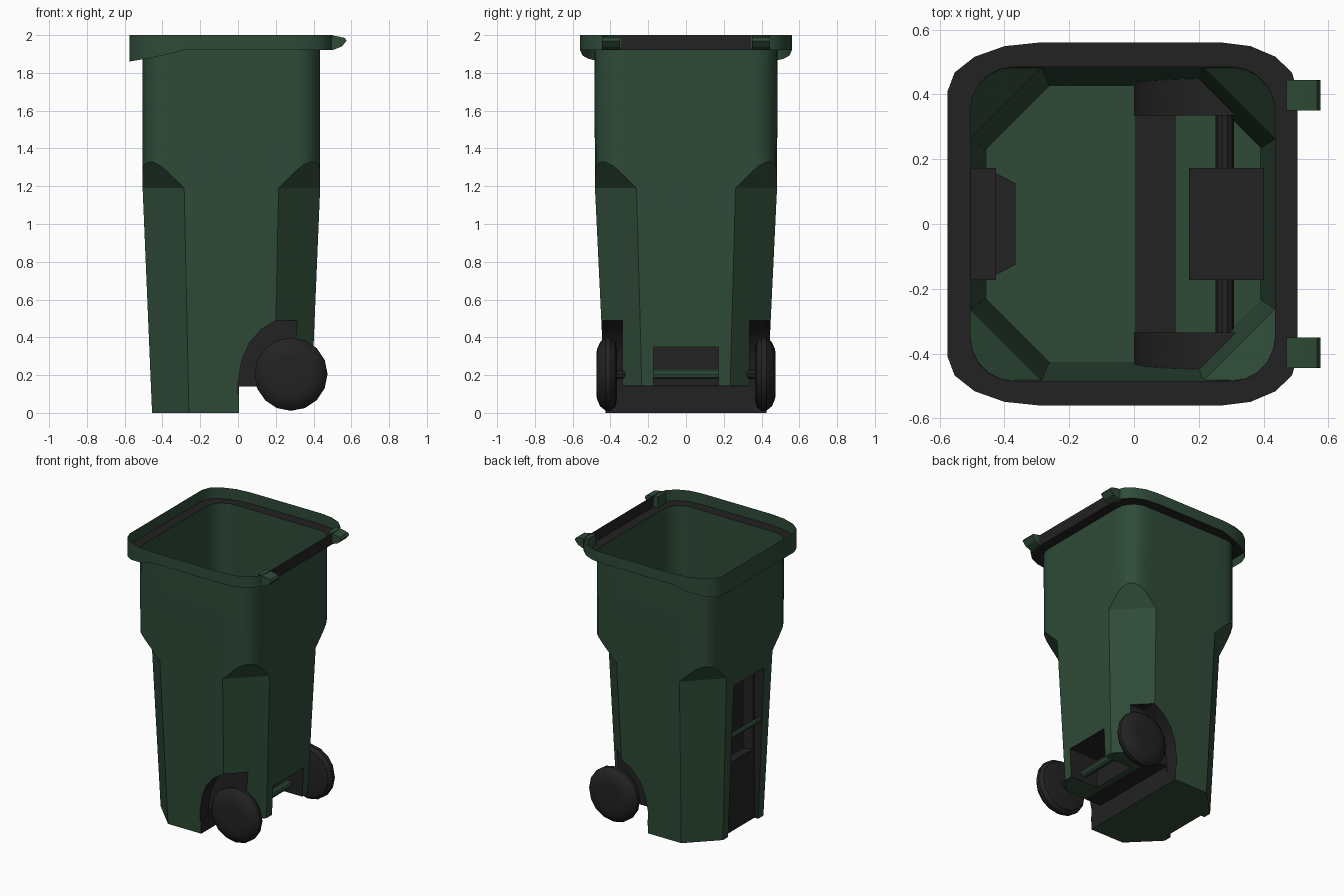
import bpy, bmesh, math
from mathutils import Matrix

if "Cube" in bpy.data.objects:
    bpy.data.objects.remove(bpy.data.objects["Cube"])


def material(name, rgb):
    m = bpy.data.materials.new(name)
    m.diffuse_color = (*rgb, 1)
    m.use_nodes = True
    m.node_tree.nodes["Principled BSDF"].inputs["Base Color"].default_value = m.diffuse_color
    return m


GREEN = material("bin green", (0.028, 0.070, 0.040))
DARK = material("dark plastic", (0.016, 0.016, 0.016))


def make(name, verts, faces, mat=0, smooth=None, merge=False, fix=True):
    """Mesh object with both colour slots; mat is an index or a rule on the face centre."""
    me = bpy.data.meshes.new(name)
    me.from_pydata(verts, [], faces)
    me.materials.append(GREEN)
    me.materials.append(DARK)
    bm = bmesh.new()
    bm.from_mesh(me)
    if merge:
        bmesh.ops.remove_doubles(bm, verts=bm.verts, dist=1e-5)
    if fix:
        bmesh.ops.recalc_face_normals(bm, faces=bm.faces)
    for f in bm.faces:
        f.material_index = mat(f.calc_center_median()) if callable(mat) else mat
    bm.to_mesh(me)
    bm.free()
    ob = bpy.data.objects.new(name, me)
    bpy.context.collection.objects.link(ob)
    if smooth:
        smooth_by_angle(ob, smooth)
    return ob


def smooth_by_angle(ob, deg):
    bpy.ops.object.select_all(action='DESELECT')
    ob.select_set(True)
    bpy.context.view_layer.objects.active = ob
    bpy.ops.object.shade_smooth_by_angle(angle=math.radians(deg))


def loft(rings, caps=False):
    n = len(rings[0])
    verts = [p for r in rings for p in r]
    faces = [(k*n+i, k*n+(i+1) % n, (k+1)*n+(i+1) % n, (k+1)*n+i)
             for k in range(len(rings)-1) for i in range(n)]
    if caps:
        faces += [tuple(range(n)), tuple(range((len(rings)-1)*n, len(rings)*n))]
    return verts, faces


def prism(name, pts, lo, hi, axis, mat):
    """Extrude a 2D profile: axis 'y' takes (x, z), axis 'z' takes (x, y)."""
    put = (lambda p, t: (p[0], t, p[1])) if axis == 'y' else (lambda p, t: (p[0], p[1], t))
    return make(name, *loft([[put(p, lo) for p in pts], [put(p, hi) for p in pts]], True), mat)


def rect(x0, x1, a0, a1):
    return [(x0, a0), (x1, a0), (x1, a1), (x0, a1)]


def lathe_y(name, profile, x, z, sides, mat, smooth=35):
    rings = [[(x + r*math.cos(2*math.pi*i/sides), y, z + r*math.sin(2*math.pi*i/sides))
              for i in range(sides)] for r, y in profile]
    return make(name, *loft(rings, True), mat, smooth)


# ---- body: rounded tub whose corners turn into flat chamfers below z = 1.19
CORNERS = [(1, 1), (-1, 1), (-1, -1), (1, -1)]
SEG = 5


def body_ring(kind, x0, x1, hy, ch, z, rad=0.135):
    ring = []
    for k, (sx, sy) in enumerate(CORNERS):
        cx, cy = (x1 if sx > 0 else x0), sy*hy
        local = [(0, ch)]          # inward distances from the square corner
        for i in range(SEG+1):
            t = math.pi/2*i/SEG
            local.append((rad*(1-math.cos(t)), rad*(1-math.sin(t))))
        local.append((ch, 0))
        if k % 2:
            local.reverse()
        for u, v in local:
            d = max(ch-u-v, 0)     # how far the point stands out of the chamfer
            zz = z
            if kind == "arch":
                zz = z + 0.14*d/(ch-rad*(2-math.sqrt(2)))
            elif kind == "chamfer":
                u, v = u+d/2, v+d/2
            ring.append((cx-sx*u, cy-sy*v, zz))
    return ring


top_ring = body_ring("round", -0.505, 0.435, 0.485, 0.22, 1.92)
rings = [top_ring,
         body_ring("arch", -0.505, 0.435, 0.482, 0.22, 1.19),
         body_ring("chamfer", -0.505, 0.435, 0.482, 0.22, 1.19),
         body_ring("chamfer", -0.455, 0.385, 0.425, 0.195, 0)]
body = make("bin_body", *loft(rings, True), 0, merge=True)

# ---- cutters: axle step, rear notch, wheel arches, front grip recess
arch = [(0.0, 0.1), (0.0, 0.16), (0.02, 0.28), (0.06, 0.37), (0.12, 0.44), (0.2, 0.49),
        (0.6, 0.49), (0.6, 0.1)]
cutters = [
    prism("step_cutter", rect(0.005, 0.6, -0.1, 0.14), -0.6, 0.6, 'y', 1),
    prism("floor_cutter", rect(0.13, 0.6, -0.1, 0.142), -0.6, 0.6, 'y', 0),
    prism("notch_cutter", rect(0.17, 0.6, 0.1, 0.35), -0.172, 0.172, 'y', 1),
    prism("arch_cutter_left", arch, -0.7, -0.335, 'y', 1),
    prism("arch_cutter_right", arch, 0.335, 0.7, 'y', 1),
    prism("slot_cutter", rect(-0.7, -0.425, -0.172, 0.172), -0.1, 1.1, 'z', 1),
    prism("grip_cutter", [(-0.6, -0.165), (-0.44, -0.165), (-0.365, -0.125),
                          (-0.365, 0.125), (-0.44, 0.165), (-0.6, 0.165)], 0.5, 1.09, 'z', 1),
]
for c in cutters:
    c.hide_render = True
    m = body.modifiers.new("cut", 'BOOLEAN')
    m.operation, m.solver, m.object = 'DIFFERENCE', 'EXACT', c
    bpy.context.view_layer.objects.active = body
    bpy.ops.object.modifier_apply(modifier=m.name)
    bpy.data.objects.remove(c)

# open the top
bm = bmesh.new()
bm.from_mesh(body.data)
lid = [f for f in bm.faces if f.calc_center_median().z > 1.915]
bmesh.ops.delete(bm, geom=lid, context='FACES_ONLY')
bm.to_mesh(body.data)
bm.free()
smooth_by_angle(body, 25)

# ---- rim: upright skirt that dips at the front, and the flat ledge inside it
outline = []
for k, (sx, sy) in enumerate(CORNERS):
    rx, cx = (0.235, 0.505) if sx > 0 else (0.285, -0.575)
    pts = [(cx - sx*rx*(1-math.cos(t)), sy*(0.41+0.15*math.sin(t)))
           for t in [math.pi/2*i/4 for i in range(5)]]
    if sx > 0:
        pts.insert(0, (0.505, sy*0.345))
    outline += pts[::-1] if k % 2 else pts


def dip(x):
    return 1.92 - 0.06*min(1, max(0, (-0.29-x)/0.285))**0.8


skirt = [[(x, y, dip(x)) for x, y in outline], [(x, y, 2.0) for x, y in outline]]
make("rim_skirt", *loft(skirt), lambda c: int(c.x > 0.5 and abs(c.y) < 0.34), 35)

bm = bmesh.new()
for loop in ([(x, y, 1.92) for x, y in outline], top_ring):
    vs = [bm.verts.new(p) for p in loop]
    for i in range(len(vs)):
        bm.edges.new((vs[i-1], vs[i]))
bmesh.ops.triangle_fill(bm, edges=bm.edges[:], use_beauty=True, normal=(0, 0, 1))
me = bpy.data.meshes.new("rim_ledge")
bm.to_mesh(me)
bm.free()
me.materials.append(DARK)
bpy.context.collection.objects.link(bpy.data.objects.new("rim_ledge", me))

# ---- lid hinge lugs, wheels
lug = [(0.47, 2.0), (0.52, 1.995), (0.565, 1.985), (0.575, 1.97), (0.55, 1.94),
       (0.50, 1.92), (0.47, 1.92)]
tyre = [(0.09, 0.475), (0.13, 0.472), (0.17, 0.455), (0.194, 0.425), (0.194, 0.40),
        (0.175, 0.375), (0.13, 0.365)]
for side, s in (("left", -1), ("right", 1)):
    prism("hinge_lug_" + side, lug, s*0.35, s*0.445, 'y', 0)
    lathe_y("wheel_" + side, [(r, s*y) for r, y in tyre], 0.28, 0.205, 16, 1)
    lathe_y("axle_end_" + side, [(0.028, s*0.172), (0.028, s*0.37)], 0.28, 0.205, 10, 1)

# ---- axle middle and front grip bar
lathe_y("axle_middle", [(0.028, -0.172), (0.028, 0.172)], 0.28, 0.205, 10, 0)
lathe_y("grip_bar", [(0.016, -0.172), (0.016, 0.172)], -0.465, 0.72, 8, 0)
